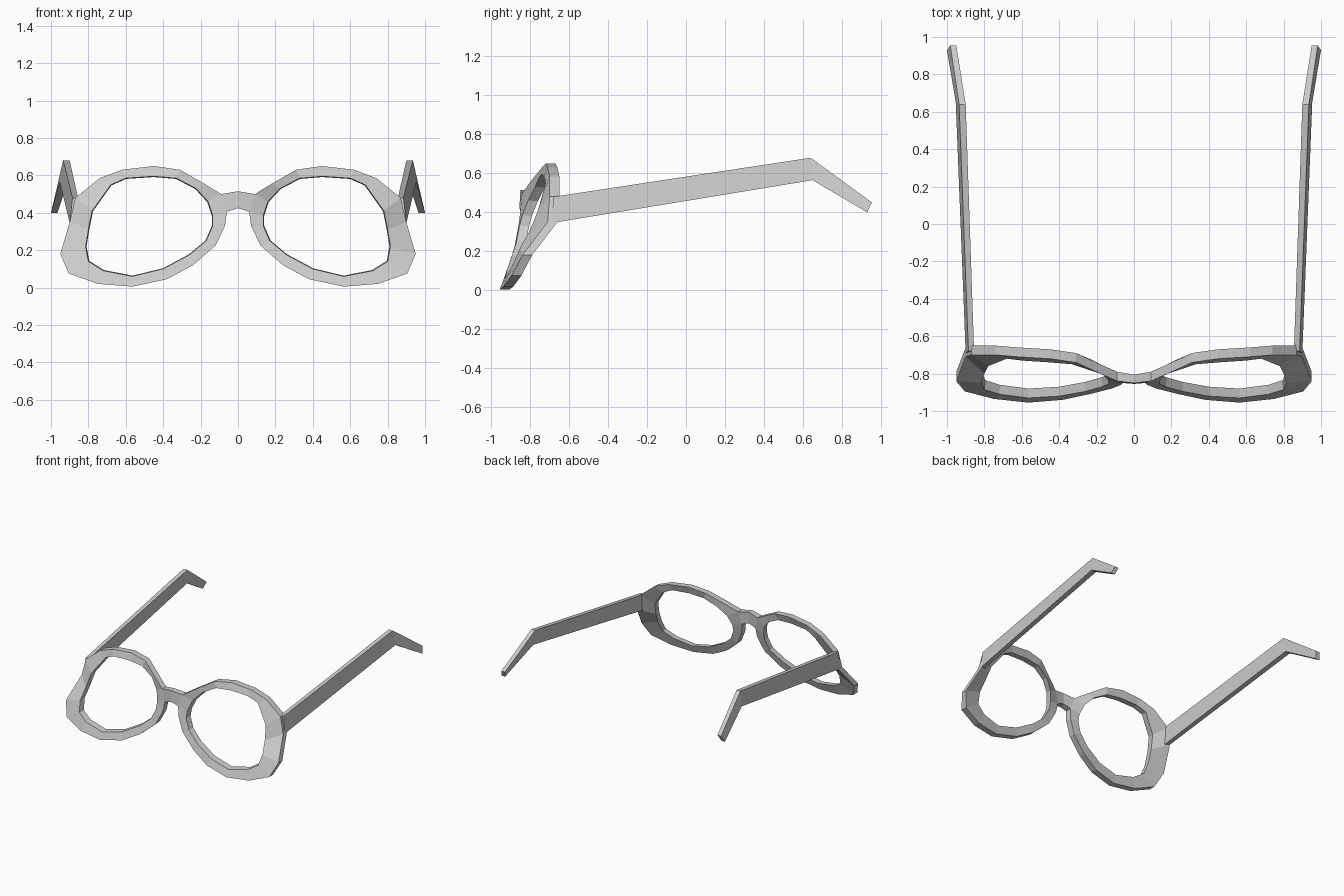
import bpy
import bmesh
from mathutils import Vector

default_cube = bpy.data.objects.get("Cube")
if default_cube:
    bpy.data.objects.remove(default_cube, do_unlink=True)

# One grey plastic for the whole frame
grey = bpy.data.materials.new("grey_plastic")
grey.use_nodes = True
grey.diffuse_color = (0.6, 0.6, 0.6, 1)
grey.node_tree.nodes["Principled BSDF"].inputs["Base Color"].default_value = grey.diffuse_color


def finish_mirrored(name, bm):
    """Turn a left-hand bmesh into an object mirrored across x = 0."""
    bmesh.ops.recalc_face_normals(bm, faces=bm.faces)
    mesh = bpy.data.meshes.new(name)
    bm.to_mesh(mesh)
    bm.free()
    mesh.materials.append(grey)
    obj = bpy.data.objects.new(name, mesh)
    bpy.context.collection.objects.link(obj)
    mirror = obj.modifiers.new("left_right_mirror", "MIRROR")
    mirror.use_mirror_merge = True
    mirror.merge_threshold = 0.001
    return obj


def bridge_loops(bm, first, second, skip=()):
    """Join two closed loops of equal length with quads."""
    count = len(first)
    for i in range(count):
        if i not in skip:
            j = (i + 1) % count
            bm.faces.new((first[i], first[j], second[j], second[i]))


# Lens rim: front edge stations, outer point then inner point, clockwise from the top
rim_stations = [
    ((.45, -.72, .65), (.45, -.74, .595)),
    ((.62, -.71, .63), (.60, -.73, .585)),
    ((.74, -.70, .585), (.68, -.72, .55)),
    ((.87, -.70, .48), (.78, -.76, .41)),
    ((.90, -.71, .35), (.80, -.80, .31)),
    ((.95, -.84, .18), (.815, -.85, .22)),
    ((.905, -.895, .075), (.80, -.885, .14)),
    ((.75, -.935, .02), (.72, -.91, .09)),
    ((.565, -.955, .005), (.565, -.93, .06)),
    ((.38, -.94, .045), (.40, -.92, .10)),
    ((.24, -.91, .12), (.26, -.895, .175)),
    ((.12, -.88, .225), (.17, -.87, .25)),
    ((.07, -.86, .33), (.135, -.855, .33)),
    ((.06, -.85, .405), (.135, -.84, .385)),
    ((.09, -.84, .50), (.16, -.81, .46)),
    ((.18, -.80, .555), (.225, -.775, .53)),
    ((.31, -.74, .63), (.33, -.75, .585)),
]
bridge_side = 13  # outer wall of this segment opens into the bridge

rim_bm = bmesh.new()
depth = Vector((0, .05, 0))
inset = Vector((.47, 0, .33))


def add_loop(points):
    return [rim_bm.verts.new(p) for p in points]


def shift_back(point, scale):
    """Move a front point to the rear, tightening it towards the lens centre."""
    p = Vector(point)
    return Vector((inset.x + (p.x - inset.x) * scale, p.y,
                   inset.z + (p.z - inset.z) * scale)) + depth


outer_front = add_loop(outer for outer, inner in rim_stations)
inner_front = add_loop(inner for outer, inner in rim_stations)
outer_back = add_loop(shift_back(outer, 1) for outer, inner in rim_stations)
inner_back = add_loop(shift_back(inner, .985) for outer, inner in rim_stations)
bridge_loops(rim_bm, outer_front, inner_front)
bridge_loops(rim_bm, inner_front, inner_back)
bridge_loops(rim_bm, inner_back, outer_back)
bridge_loops(rim_bm, outer_back, outer_front, skip=(bridge_side,))

# Nose bridge: the open segment carried to the centre line
low, high = bridge_side, bridge_side + 1
rim_section = [outer_front[low], outer_front[high], outer_back[high], outer_back[low]]
centre_section = add_loop([(0, -.855, .425), (0, -.85, .515),
                           (0, -.805, .515), (0, -.805, .425)])
bridge_loops(rim_bm, rim_section, centre_section)
finish_mirrored("rims_and_bridge", rim_bm)

# Temple arm: sections at the hinge, the ear bend and the tip
# each section is (inner x, outer x, y, z) for the top edge, then the bottom edge
arm_sections = [
    ((.855, .885, -.68, .48), (.865, .90, -.69, .345)),
    ((.90, .935, .64, .68), (.91, .953, .65, .565)),
    ((.95, .982, .955, .45), (.965, 1.0, .93, .40)),
]
arm_bm = bmesh.new()
loops = []
for top, bottom in arm_sections:
    corners = [(top[0], *top[2:]), (top[1], *top[2:]),
               (bottom[1], *bottom[2:]), (bottom[0], *bottom[2:])]
    loops.append([arm_bm.verts.new(c) for c in corners])
for first, second in zip(loops, loops[1:]):
    bridge_loops(arm_bm, first, second)
arm_bm.faces.new(loops[0])
arm_bm.faces.new(loops[-1])
finish_mirrored("temple_arms", arm_bm)
